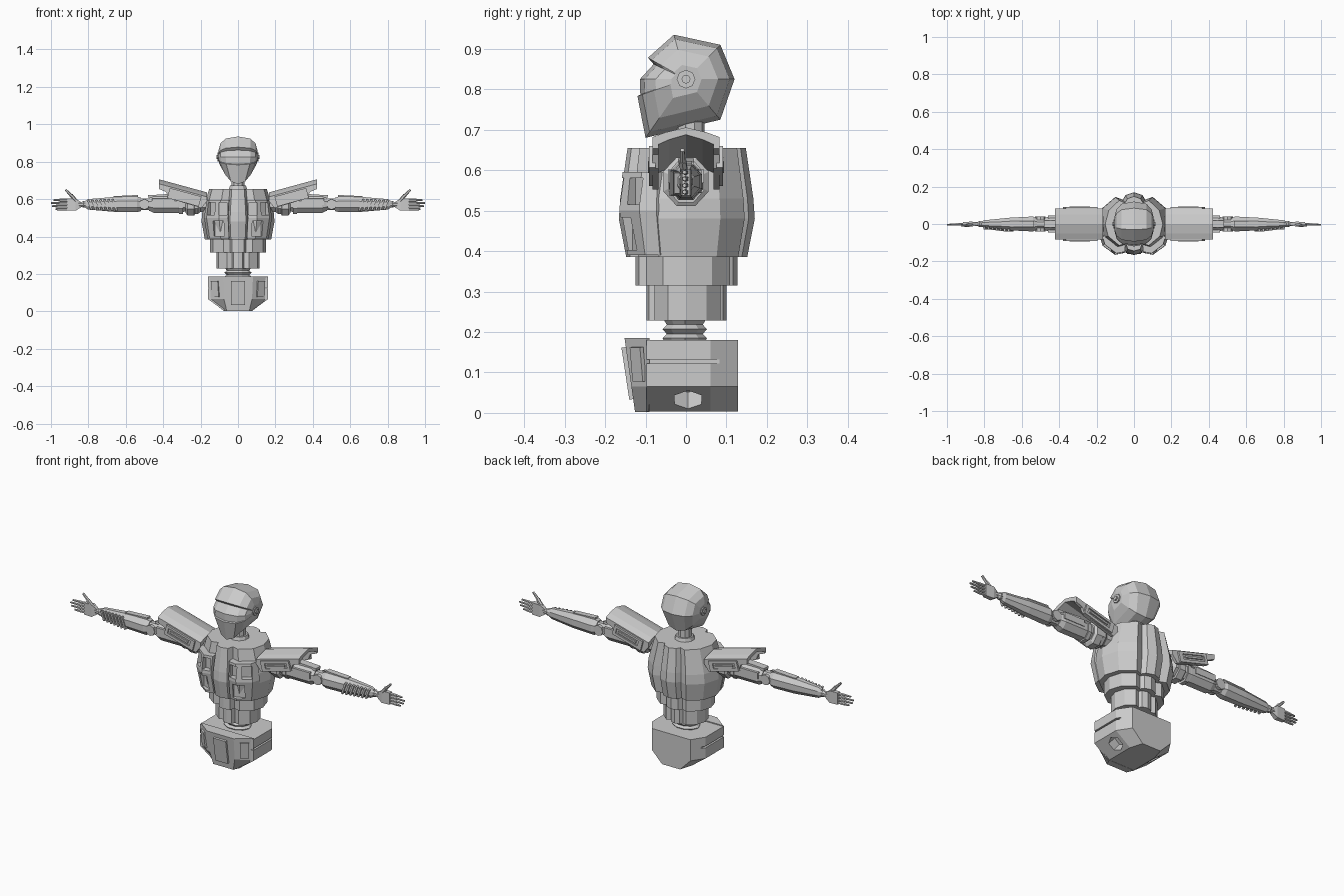
import bpy, bmesh, math
from mathutils import Vector, Matrix, Euler

if "Cube" in bpy.data.objects:
    bpy.data.objects.remove(bpy.data.objects["Cube"])


def finish(name, bm, mirror=False):
    bmesh.ops.recalc_face_normals(bm, faces=bm.faces)
    me = bpy.data.meshes.new(name)
    bm.to_mesh(me)
    bm.free()
    ob = bpy.data.objects.new(name, me)
    bpy.context.collection.objects.link(ob)
    if mirror:
        m = ob.modifiers.new("mirror", 'MIRROR')
        m.use_mirror_merge = False
    return ob


def loft(name, rings, mirror=False):
    """Skin a list of equal-length point rings and cap both ends."""
    bm = bmesh.new()
    rows = [[bm.verts.new(p) for p in r] for r in rings]
    n = len(rows[0])
    for a, b in zip(rows, rows[1:]):
        for i in range(n):
            j = (i + 1) % n
            bm.faces.new((a[i], a[j], b[j], b[i]))
    bm.faces.new(rows[0])
    bm.faces.new(rows[-1])
    return finish(name, bm, mirror)


def box(name, c, size, rot=(0, 0, 0), mirror=False):
    bm = bmesh.new()
    mat = Matrix.Translation(c) @ Euler(rot).to_matrix().to_4x4() @ Matrix.Diagonal((*size, 1))
    bmesh.ops.create_cube(bm, size=1, matrix=mat)
    return finish(name, bm, mirror)


def rod(name, a, b, r, sides=8, mirror=False, r2=None):
    a, b = Vector(a), Vector(b)
    d = b - a
    bm = bmesh.new()
    mat = Matrix.Translation((a + b) / 2) @ d.to_track_quat('Z', 'Y').to_matrix().to_4x4()
    bmesh.ops.create_cone(bm, cap_ends=True, segments=sides, radius1=r,
                          radius2=r if r2 is None else r2, depth=d.length, matrix=mat)
    return finish(name, bm, mirror)


def cut(ob, cutter):
    m = ob.modifiers.new("cut", 'BOOLEAN')
    m.operation = 'DIFFERENCE'
    m.solver = 'EXACT'
    m.object = cutter
    cutter.hide_render = True
    cutter.hide_viewport = True
    # keep cuts ahead of the mirror
    ob.modifiers.move(len(ob.modifiers) - 1, 0)


def limb(name, stations, sides=8, zc=0.572):
    """Faceted tube along x from (x, ry, rz) stations, mirrored."""
    k = 1 / math.cos(math.pi / sides)
    ang = [2 * math.pi * (i + .5) / sides for i in range(sides)]
    return loft(name, [[(x, ry * k * math.cos(t), zc + rz * k * math.sin(t)) for t in ang]
                       for x, ry, rz in stations], True)


# torso: one notched outline, scaled for chest and both waist tiers
half = [(.045, .155), (.06, .13), (.10, .145), (.17, .085), (.195, 0),
        (.175, -.075), (.10, -.132), (.055, -.12), (.042, -.155)]
outline = [(0, .17)] + half + [(0, -.166)] + [(-x, y) for x, y in reversed(half)]


def tier(name, levels):
    return loft(name, [[(x * sx, y * sy, z) for x, y in outline] for z, sx, sy in levels])


tier("chest", [(.385, .91, .89), (.48, 1, 1), (.53, .98, .98), (.655, .79, .87)])
tier("upper_waist", [(.315, .77, .75), (.39, .77, .75)])
tier("lower_waist", [(.228, .59, .59), (.32, .59, .59)])

# chest armour plates with recessed windows
plate = [(.048, -.10), (.052, -.148), (.10, -.157), (.165, -.11), (.178, -.07), (.15, -.04)]
armour = loft("chest_plate", [[(x * s, y * t, z) for x, y in plate] for z, s, t in
              [(.39, .92, .92), (.50, 1.02, 1.05), (.595, .94, 1)]], True)
cut(armour, box("window_cutter_pec", (.08, -.165, .548), (.042, .07, .066)))
cut(armour, box("window_cutter_side", (.15, -.135, .548), (.05, .07, .066), (0, 0, .7)))
cut(armour, box("window_cutter_low", (.108, -.155, .443), (.06, .07, .08), (0, 0, .35)))

# zigzag spine
spine = [(.17, .9), (.185, 1.05), (.195, .85), (.207, 1.05), (.218, .85), (.235, 1.05)]
loft("spine", [[(.07 * s * math.cos(i * math.pi / 5), -.003 + .055 * s * math.sin(i * math.pi / 5), z)
                for i in range(10)] for z, s in spine])

# pelvis with hip sockets and side groove
def hips(y, k):
    pts = [(.16, .18), (.16, .065), (.075, .003)]
    pts = pts + [(-x, z) for x, z in reversed(pts)]
    return [(x * k, y, z) for x, z in pts]
pelvis = loft("pelvis", [hips(-.098, 1), hips(.06, 1), hips(.128, .72)])
for s in (1, -1):
    cut(pelvis, rod("hip_socket_cutter", (s * .16, .005, -.02), (s * .08, .005, .075), .038, 6))
    cut(pelvis, box("groove_cutter", (s * .165, .03, .127), (.04, .3, .009)))
loft("pelvis_front", [[(-a, y0, z), (a, y0, z), (b, y1, z), (-b, y1, z)] for z, a, b, y0, y1 in
     [(.002, .06, .075, -.126, -.09), (.065, .075, .158, -.135, -.09), (.185, .08, .16, -.152, -.09)]])
box("pelvis_panel", (0, -.143, .098), (.075, .014, .13), (.15, 0, 0))
box("pelvis_side_panel", (.122, -.119, .12), (.045, .01, .085), (.1, 0, .6), True)

# neck
rod("neck", (0, .01, .64), (0, .01, .76), .036, 10)
rod("neck_collar", (0, .01, .64), (0, .01, .672), .055, 10, r2=.045)

# head: side profile shrunk towards the ears, narrowed towards the chin
prof = [(-.03, .935), (.085, .91), (.12, .825), (.085, .725), (-.10, .68), (-.12, .783),
        (-.113, .787), (-.114, .825), (-.08, .862), (-.094, .878)]


def head_ring(x, s):
    pts = []
    for y, z in prof:
        y, z = y * s, .825 + (z - .825) * s
        f = 1 - .48 * max(0, min(1, (.80 - z) / .12))
        pts.append((x * f, y, z))
    return pts


levels = [(.104, .32), (.094, .66), (.066, .9)]
loft("head", [head_ring(-x, s) for x, s in levels] + [head_ring(0, 1)] +
     [head_ring(x, s) for x, s in reversed(levels)])
rod("ear_disc", (.095, 0, .825), (.109, 0, .825), .023, 8, True)
rod("ear_button", (.105, 0, .825), (.116, 0, .825), .011, 8, True)

# shoulder pads: arched shell rising outwards
def pad_ring(x, drop):
    z = .624 + (x - .166) * .273
    outer = [(-.083, -drop), (-.083, -.012), (-.05, 0), (0, .012), (.05, 0), (.083, -.012), (.083, -drop)]
    inner = [(y * .82, dz - .018 if abs(y) < .08 or dz > -.02 else dz) for y, dz in reversed(outer)]
    return [(x, y, z + dz) for y, dz in outer + inner]


loft("shoulder_pad", [pad_ring(x, d) for x, d in
     [(.166, .035), (.195, .08), (.37, .075), (.385, .045), (.422, .04)]], True)
tilt = -math.atan(.273)
for y in (-.084, .084):
    side = box("pad_side_plate", (.287, y, .61), (.175, .016, .055), (0, tilt, 0), True)
    cut(side, box("pad_slot_cutter", (.29, y * 1.12, .612), (.135, .016, .028), (0, tilt, 0)))
    box("pad_side_bar", (.29, y * 1.03, .612), (.11, .014, .01), (0, tilt, 0), True)

# arms
limb("shoulder_joint", [(.15, .04, .04), (.2, .04, .04), (.215, .052, .052), (.235, .052, .052)])
limb("shoulder_ring", [(.225, .045, .045), (.235, .056, .06), (.27, .056, .06), (.28, .045, .045)])
limb("upper_arm", [(.27, .036, .036), (.32, .042, .046), (.45, .042, .046), (.475, .034, .034)])
limb("arm_band", [(.295, .045, .052), (.315, .045, .052)])
limb("elbow", [(.46, .028, .03), (.54, .028, .03)])
for y in (-.037, .037):
    box("upper_arm_panel", (.40, y, .585), (.12, .016, .034), (0, 0, 0), True)
    rod("elbow_cap", (.5, y * .6, .572), (.5, y * 1.05, .572), .028, 8, True)
box("upper_arm_top", (.41, 0, .618), (.14, .04, .014), (0, .06, 0), True)
limb("forearm", [(.518, .03, .036), (.54, .04, .042), (.66, .034, .04), (.8, .02, .028), (.815, .015, .02)])
box("forearm_top", (.60, 0, .613), (.13, .03, .012), (0, .05, 0), True)
for i in range(7):
    x = .66 + i * .022
    box("forearm_slat", (x, -.034 + i * .0021, .569), (.01, .014, .066 - i * .002), (0, .35, 0), True)

# hands
limb("wrist", [(.80, .012, .014), (.825, .017, .018), (.835, .012, .013), (.86, .01, .014)])
loft("palm", [[(x, -t, .568 - h), (x, t, .568 - h), (x, t, .572 + h), (x, -t, .572 + h)] for x, t, h in
     [(.84, .008, .012), (.868, .013, .03), (.915, .01, .03)]], True)
for i, tip in enumerate((.975, .993, 1.0, .985)):
    z = .546 + i * .0163
    rod("finger_base", (.91, 0, z), (.953, -.002, z), .0075, 6, True)
    rod("finger_tip", (.95, -.002, z), (tip, -.004, z), .0068, 6, True, .005)
rod("thumb_base", (.866, -.004, .59), (.893, -.008, .622), .010, 6, True)
rod("thumb_tip", (.89, -.008, .618), (.922, -.009, .65), .008, 6, True, .006)
